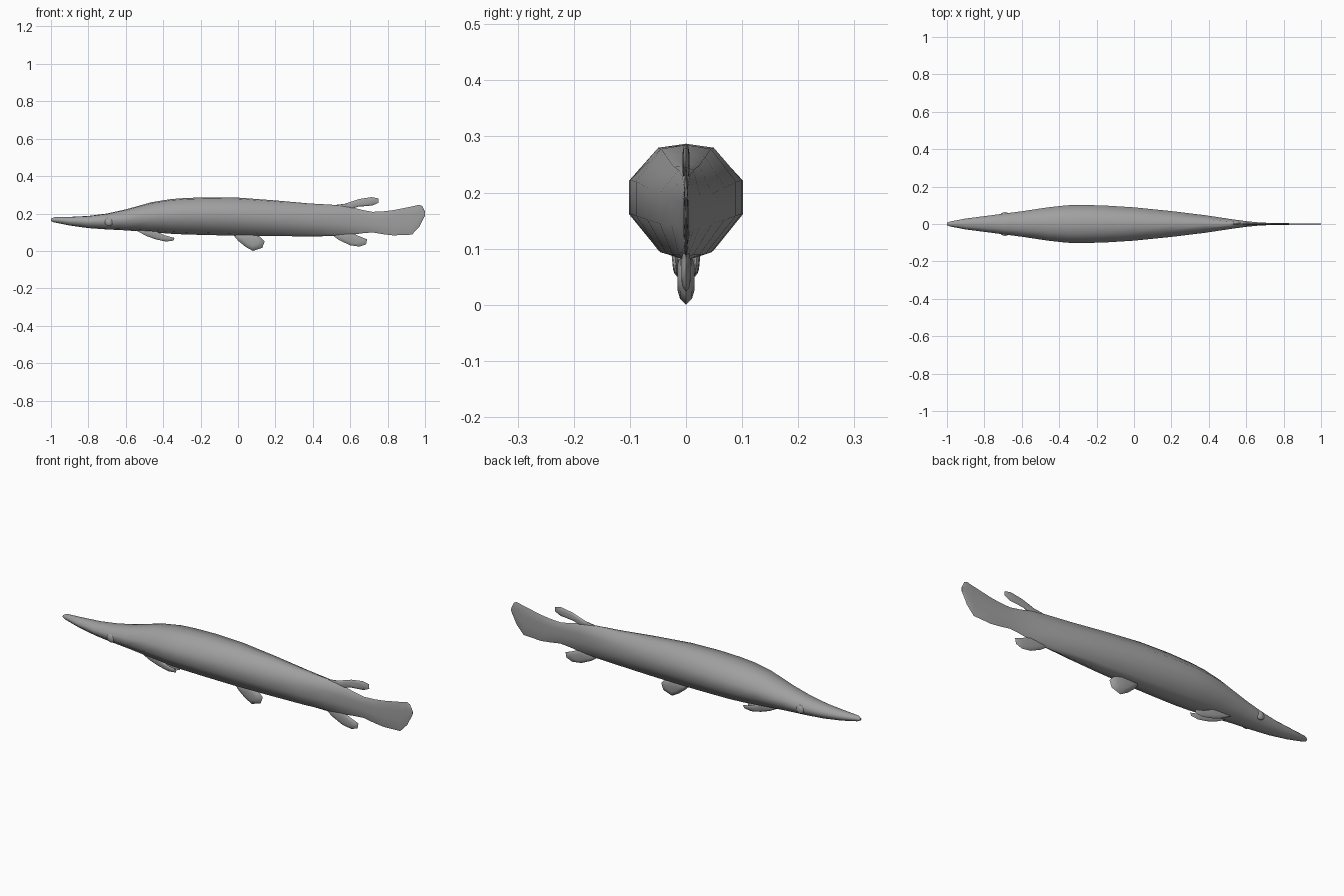
import bpy, bmesh, math
from mathutils import Vector

if "Cube" in bpy.data.objects:
    bpy.data.objects.remove(bpy.data.objects["Cube"])

grey = bpy.data.materials.new("fish grey")
grey.diffuse_color = (0.35, 0.35, 0.35, 1)
grey.use_nodes = True
grey.node_tree.nodes["Principled BSDF"].inputs["Base Color"].default_value = grey.diffuse_color


def finish(name, bm, angle=50):
    bmesh.ops.recalc_face_normals(bm, faces=bm.faces)
    me = bpy.data.meshes.new(name)
    bm.to_mesh(me)
    bm.free()
    me.materials.append(grey)
    ob = bpy.data.objects.new(name, me)
    bpy.context.collection.objects.link(ob)
    bpy.ops.object.select_all(action='DESELECT')
    ob.select_set(True)
    bpy.context.view_layer.objects.active = ob
    bpy.ops.object.shade_smooth_by_angle(angle=math.radians(angle))
    return ob


def loft(bm, rings):
    rows = [[bm.verts.new(p) for p in r] for r in rings]
    n = len(rows[0])
    for a, b in zip(rows, rows[1:]):
        for i in range(n):
            j = (i + 1) % n
            bm.faces.new((a[i], a[j], b[j], b[i]))
    bm.faces.new(rows[0])
    bm.faces.new(rows[-1])


# Body and tail: a ten-sided section lofted along x (x, bottom, top, half width)
half = [(0, 1), (.5, .965), (1, .68), (1, .38), (.5, .06), (0, 0)]
section = half + [(-y, z) for y, z in half[-2:0:-1]]
stations = [
    (-1, .160, .172, .006), (-.985, .153, .180, .013), (-.9, .136, .182, .029),
    (-.8, .122, .187, .042), (-.7, .115, .200, .055), (-.6, .110, .222, .068),
    (-.46, .100, .261, .089), (-.36, .092, .277, .100), (-.28, .088, .283, .102),
    (-.16, .085, .287, .099), (0, .081, .285, .089), (.2, .079, .270, .069),
    (.38, .078, .254, .047), (.52, .079, .246, .026), (.6, .085, .236, .015),
    (.66, .094, .220, .009), (.72, .099, .209, .006), (.78, .089, .212, .005),
    (.83, .083, .218, .004), (.93, .087, .238, .003), (.97, .130, .247, .003),
    (.985, .160, .240, .0025), (1, .188, .210, .002)]
bm = bmesh.new()
loft(bm, [[(x, y * w, b + z * (t - b)) for y, z in section]
          for x, b, t, w in stations])
finish("body", bm)


# Fins: lens-shaped blades with a thin rim and a thicker middle
def fin(name, outline, thick, y0=0.0, splay=0.0):
    n = len(outline)
    cx = sum(p[0] for p in outline) / n
    cz = sum(p[1] for p in outline) / n
    ztop = max(p[1] for p in outline)

    def ring(scale, off):
        pts = []
        for x, z in outline:
            x, z = cx + (x - cx) * scale, cz + (z - cz) * scale
            pts.append((x, y0 + splay * (ztop - z) + off, z))
        return pts

    bm = bmesh.new()
    loft(bm, [ring(.5, -thick), ring(.8, -thick * .7), ring(1, 0),
              ring(.8, thick * .7), ring(.5, thick)])
    return finish(name, bm, 60)


fin("dorsal_fin", [(.50, .243), (.57, .252), (.65, .278), (.715, .288), (.75, .281),
                   (.752, .258), (.72, .243), (.64, .236), (.58, .215)], .006)
fin("anal_fin", [(.49, .095), (.54, .058), (.60, .030), (.65, .023), (.685, .035),
                 (.69, .062), (.65, .078), (.60, .100)], .008)
fin("pelvic_fin", [(-.03, .092), (.0, .055), (.04, .022), (.08, .0), (.13, .017),
                   (.142, .05), (.12, .075), (.08, .095)], .015)
pectoral = [(-.55, .112), (-.49, .080), (-.44, .062), (-.385, .050), (-.345, .055),
            (-.34, .070), (-.39, .083), (-.45, .110)]
for side, s in (("left", 1), ("right", -1)):
    fin("pectoral_fin_" + side, pectoral, .006, .022 * s, -.1 * s)

    # Eyes: shallow domes on the sides of the head
    bm = bmesh.new()
    bmesh.ops.create_uvsphere(bm, u_segments=12, v_segments=8, radius=1)
    for v in bm.verts:
        x, y, z = v.co
        v.co = Vector((-.69 + .023 * x, s * .051 + .012 * z, .155 + .023 * y))
    finish("eye_" + side, bm, 60)
